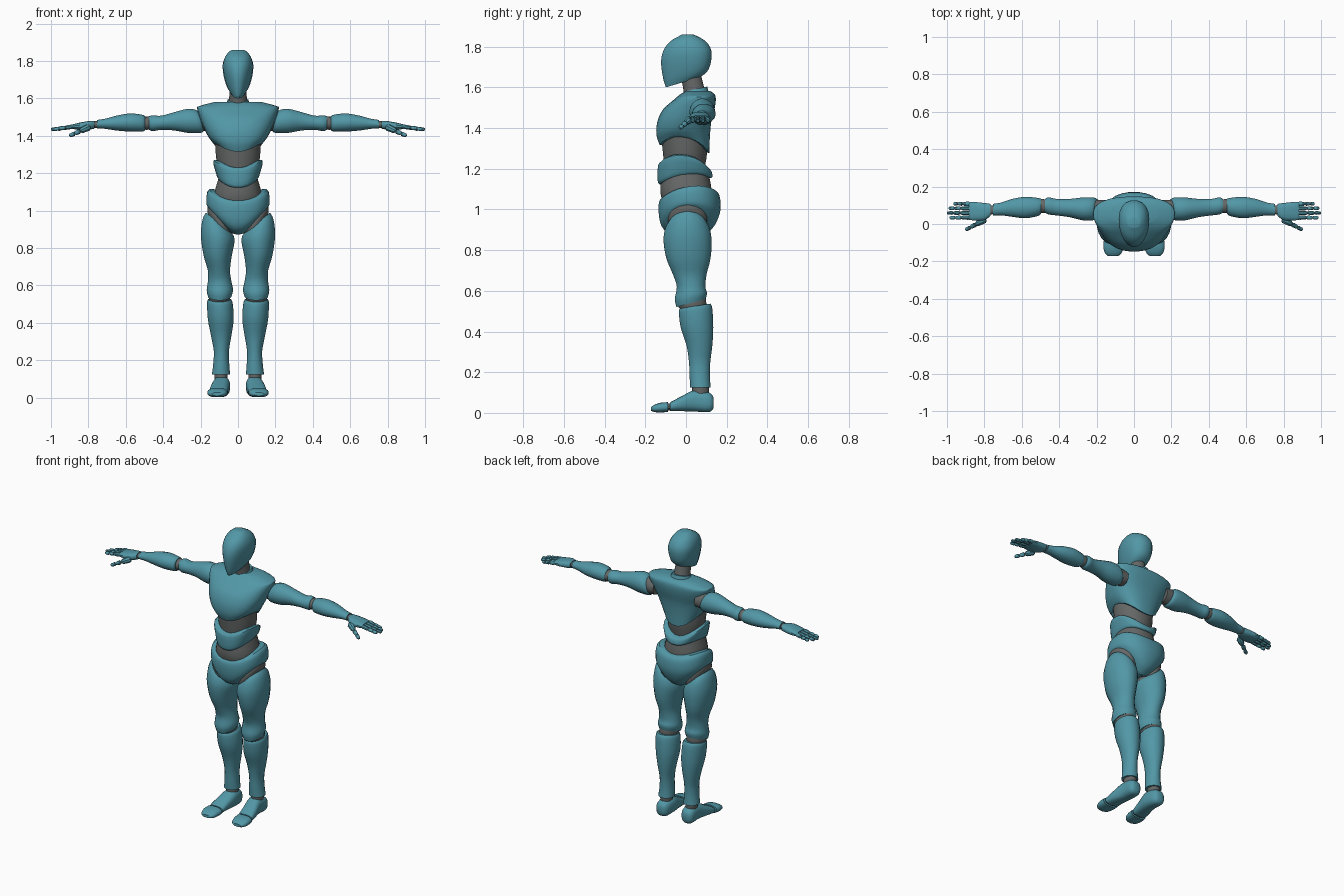
import bpy, bmesh, math
from mathutils import Vector, Matrix


def material(name, rgb):
    m = bpy.data.materials.new(name)
    m.diffuse_color = (*rgb, 1)
    return m


TEAL = material("teal shell", (0.085, 0.31, 0.385))
GREY = material("grey joint", (0.13, 0.135, 0.135))


def smooth_sections(secs, steps=3):
    """Catmull-Rom interpolation between cross-sections."""
    secs = [tuple(s) + (0,) * (9 - len(s)) for s in secs]
    out = []
    for i in range(len(secs) - 1):
        a, b, c, d = (secs[max(0, min(len(secs) - 1, i + k))] for k in (-1, 0, 1, 2))
        for j in range(steps):
            t = j / steps
            out.append([0.5 * (2 * q + (r - p) * t + (2 * p - 5 * q + 4 * r - s) * t * t
                               + (3 * q - p - 3 * r + s) * t ** 3) for p, q, r, s in zip(a, b, c, d)])
    return out + [list(secs[-1])]


def loft(name, mat, secs, axis='z', sides=20, power=2.0, flip=1, steps=3, matrix=None):
    """Section: position, u min, u max, v min, v max, u tilt, v tilt, side lift, taper along v."""
    bm = bmesh.new()
    rings = []
    for t, u0, u1, v0, v1, su, sv, q, tp in smooth_sections(secs, steps):
        ring = []
        for i in range(sides):
            a = 2 * math.pi * (i + 0.5) / sides
            c, s = math.cos(a), math.sin(a)
            nu = math.copysign(abs(c) ** (2 / power), c)
            nv = math.copysign(abs(s) ** (2 / power), s)
            u = (u0 + u1) / 2 + (u1 - u0) / 2 * nu * (1 + tp * nv)
            v = (v0 + v1) / 2 + (v1 - v0) / 2 * nv
            w = t + su * nu + sv * nv + q * nu * nu
            p = Vector({'z': (u, v, w), 'x': (w, u, v), 'y': (u, w, v)}[axis])
            if matrix:
                p = matrix @ p
            p.x *= flip
            ring.append(bm.verts.new(p))
        rings.append(ring)
    for a, b in zip(rings, rings[1:]):
        for i in range(sides):
            j = (i + 1) % sides
            bm.faces.new((a[i], a[j], b[j], b[i]))
    for ring in (rings[0], rings[-1]):
        mid = bm.verts.new(sum((v.co for v in ring), Vector()) / sides)
        for i in range(sides):
            bm.faces.new((ring[i], ring[(i + 1) % sides], mid))
    bmesh.ops.recalc_face_normals(bm, faces=bm.faces)
    for f in bm.faces:
        f.smooth = True
    for e in bm.edges:
        e.smooth = e.calc_face_angle(0) < math.radians(38)
    me = bpy.data.meshes.new(name)
    bm.to_mesh(me)
    bm.free()
    me.materials.append(mat)
    ob = bpy.data.objects.new(name, me)
    bpy.context.collection.objects.link(ob)


def pair(name, *args, **kw):
    for side, f in (("left", 1), ("right", -1)):
        loft(f"{side}_{name}", *args, flip=f, **kw)


def segment(name, mat, p0, p1, r0, r1):
    """Small rounded limb segment between two points, on both sides."""
    p0, p1 = Vector(p0), Vector(p1)
    d = p1 - p0
    n = d.length
    m = Matrix.Translation(p0) @ d.to_track_quat('Z', 'Y').to_matrix().to_4x4()
    pair(name, mat, [(t * n, -r, r, -r, r) for t, r in
                     ((0, r0 * .7), (.15, r0), (.8, r1), (1, r1 * .6))], sides=8, steps=1, matrix=m)


# Head and neck
loft("head", TEAL, [
    (1.625, -.038, .038, -.10, .07, 0, .025, 0, .3),
    (1.66, -.058, .058, -.113, .105, 0, .018, 0, .25),
    (1.72, -.075, .075, -.124, .123, 0, 0, 0, .18),
    (1.78, -.081, .081, -.113, .126, 0, 0, 0, .1),
    (1.825, -.068, .068, -.08, .10),
    (1.852, -.045, .045, -.035, .055),
    (1.86, -.03, .03, -.02, .035)], power=2.2)
loft("neck", GREY, [(1.54, -.055, .055, -.01, .11), (1.60, -.048, .048, -.015, .09),
                    (1.66, -.045, .045, -.03, .075)])
loft("neck_collar", TEAL, [(1.55, -.075, .075, -.02, .12), (1.592, -.055, .055, -.01, .105, 0, .012)])

# Torso
loft("chest", TEAL, [
    (1.295, -.125, .125, -.13, .115, 0, -.02, .06),
    (1.36, -.155, .155, -.146, .118, 0, -.005, .03, .03),
    (1.43, -.18, .18, -.142, .125, 0, 0, .01, .08),
    (1.49, -.20, .20, -.115, .14, 0, 0, 0, .1),
    (1.535, -.217, .217, -.065, .147, 0, 0, .01, .06),
    (1.565, -.205, .205, -.03, .142, 0, 0, -.005),
    (1.582, -.12, .12, 0, .12)], power=2.4, sides=28)
loft("upper_abdomen", GREY, [(1.19, -.10, .10, -.105, .09), (1.28, -.118, .118, -.115, .105),
                             (1.38, -.125, .125, -.125, .10)])
loft("abdomen_band", TEAL, [
    (1.138, -.105, .105, -.13, .125, 0, .016, .035),
    (1.15, -.115, .115, -.14, .132, 0, .012, .04),
    (1.20, -.133, .133, -.139, .125, 0, -.012, .055),
    (1.212, -.125, .125, -.128, .11, 0, -.015, .058)], power=2.3, sides=24)
loft("waist", GREY, [(1.02, -.125, .125, -.11, .12), (1.09, -.128, .128, -.128, .128),
                     (1.19, -.10, .10, -.115, .11)], power=2.2)
loft("pelvis", TEAL, [
    (.872, -.06, .06, -.06, .08, 0, 0, .03),
    (.895, -.12, .12, -.105, .12, 0, 0, .08),
    (.935, -.158, .158, -.128, .15, 0, 0, .08),
    (1.0, -.17, .17, -.136, .171, 0, 0, .04),
    (1.055, -.166, .166, -.132, .165, 0, .015, .04),
    (1.073, -.152, .152, -.12, .145, 0, .02, .04)], power=2.3, sides=28)

# Legs
pair("hip_joint", GREY, [(.91, .03, .16, -.085, .10, .06), (.95, .03, .165, -.09, .105, .065),
                         (.99, .04, .15, -.07, .09, .06)])
pair("thigh", TEAL, [
    (.935, .035, .172, -.08, .095, .055),
    (.91, .022, .19, -.10, .115, .045),
    (.85, .018, .20, -.112, .127, .02),
    (.76, .032, .185, -.098, .122),
    (.68, .042, .162, -.065, .102),
    (.62, .034, .162, -.046, .096),
    (.575, .026, .168, -.056, .104, 0, .015),
    (.54, .036, .16, -.048, .098, 0, .02)])
pair("knee_joint", GREY, [(.58, .05, .148, -.035, .09, 0, .015), (.54, .042, .155, -.042, .10, 0, .012),
                          (.50, .05, .15, -.02, .10)])
pair("shin", TEAL, [
    (.525, .038, .160, -.03, .12, 0, .012),
    (.505, .028, .166, -.036, .13, 0, .01),
    (.42, .022, .162, -.027, .135),
    (.33, .035, .145, .002, .13),
    (.25, .048, .13, .014, .12),
    (.18, .046, .133, .017, .118),
    (.125, .042, .14, .02, .122)])
pair("ankle_joint", GREY, [(.07, .055, .125, .03, .11), (.14, .055, .128, .03, .115)], sides=14)
pair("foot", TEAL, [
    (.136, .07, .115, .025, .075), (.115, .05, .132, .004, .10),
    (.045, .042, .135, .006, .113), (-.02, .05, .148, .008, .083),
    (-.078, .056, .156, .008, .052)], axis='y', power=2.6)
pair("toe_joint", GREY, [(-.06, .065, .147, .012, .047), (-.10, .065, .15, .012, .045)],
     axis='y', sides=14)
pair("toes", TEAL, [
    (-.088, .054, .162, .004, .053), (-.125, .057, .164, .002, .05),
    (-.155, .066, .156, .004, .04), (-.172, .085, .138, .01, .028)], axis='y', power=2.5)

# Arms
pair("shoulder_joint", GREY, [(.15, .03, .13, 1.43, 1.52), (.19, .03, .13, 1.425, 1.53),
                              (.225, .03, .13, 1.425, 1.53)], axis='x')
pair("upper_arm", TEAL, [
    (.195, .032, .13, 1.425, 1.525, 0, .012), (.215, .02, .142, 1.414, 1.54, 0, .012),
    (.27, .018, .143, 1.415, 1.545), (.34, .035, .135, 1.428, 1.527),
    (.41, .045, .134, 1.431, 1.508), (.455, .05, .143, 1.425, 1.51),
    (.475, .06, .135, 1.432, 1.505)], axis='x')
pair("elbow_joint", GREY, [(.46, .062, .13, 1.436, 1.50), (.49, .058, .134, 1.432, 1.503),
                           (.52, .062, .13, 1.436, 1.50)], axis='x', sides=14)
pair("forearm", TEAL, [
    (.497, .055, .135, 1.428, 1.506), (.515, .042, .14, 1.422, 1.514),
    (.58, .03, .146, 1.422, 1.52), (.65, .038, .135, 1.428, 1.508),
    (.71, .046, .115, 1.437, 1.492), (.755, .045, .108, 1.44, 1.485)], axis='x')
pair("wrist_joint", GREY, [(.74, .053, .10, 1.443, 1.48), (.80, .048, .10, 1.44, 1.476)],
     axis='x', sides=14)
pair("palm", TEAL, [
    (.768, .042, .108, 1.438, 1.48), (.80, .02, .113, 1.432, 1.479),
    (.85, .018, .118, 1.432, 1.47), (.882, .022, .118, 1.436, 1.462)], axis='x', power=2.6, sides=16)

# Fingers: three knuckle segments each, with a grey core
for name, y, tip in (("index", .034, .985), ("middle", .059, 1.0), ("ring", .084, .99), ("little", .108, .965)):
    x0, z0, z1 = .878, 1.45, 1.434
    at = lambda k: (x0 + (tip - x0) * k, y, z0 + (z1 - z0) * k)
    segment(f"{name}_finger_core", GREY, at(-.06), at(.9), .007, .006)
    for k, (a, b) in enumerate(((0, .42), (.44, .72), (.74, 1))):
        segment(f"{name}_finger_{k + 1}", TEAL, at(a), at(b), .0125 - k * .001, .0115 - k * .001)

# Thumb
thumb = lambda k: (.80 + .10 * k, .022 - .053 * k, 1.445 - .045 * k)
segment("thumb_core", GREY, thumb(0), thumb(.9), .008, .007)
for k, (a, b, r) in enumerate(((-.05, .44, .019), (.47, .73, .0135), (.75, 1, .012))):
    segment(f"thumb_{k + 1}", TEAL, thumb(a), thumb(b), r, r * .85)
